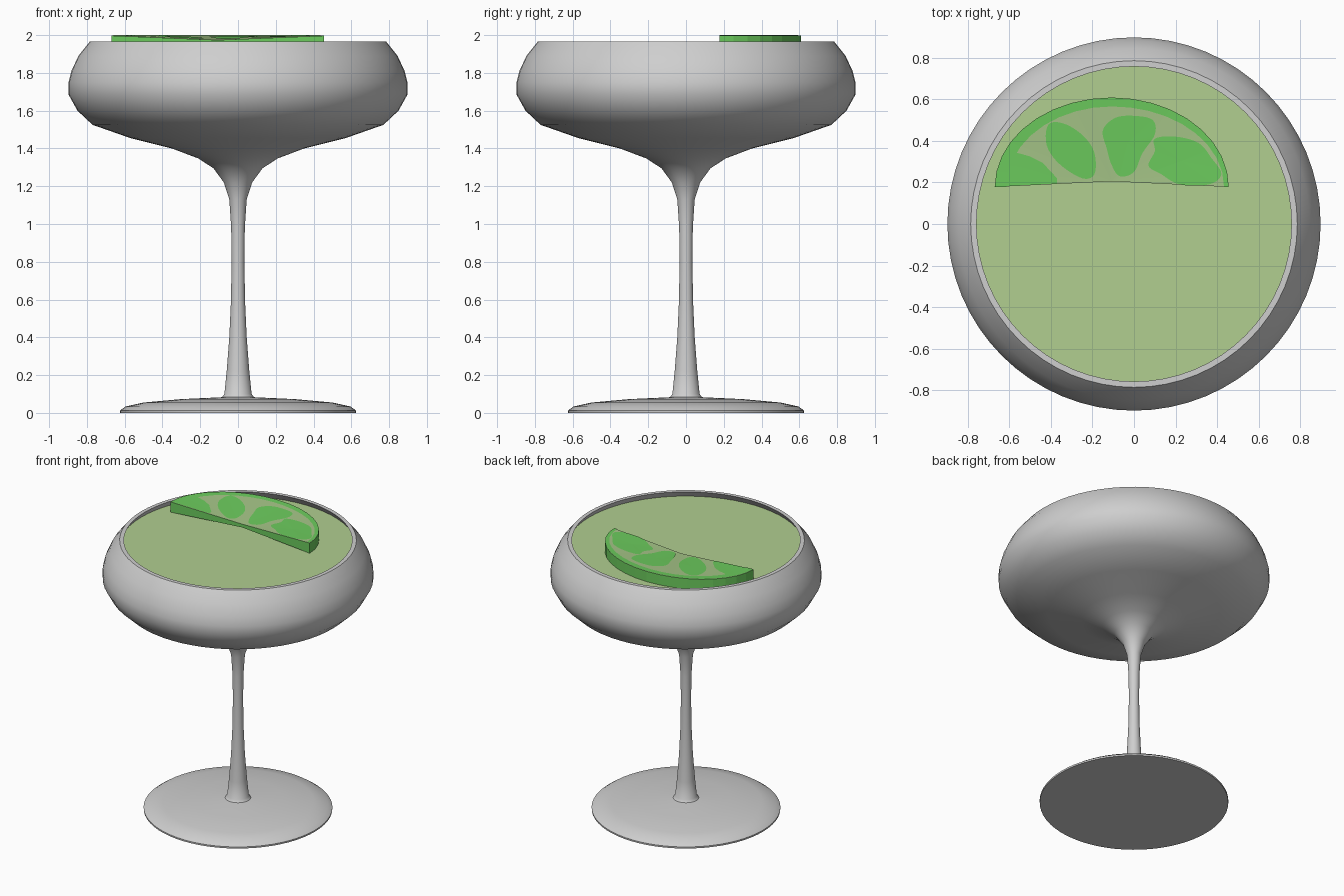
import bpy, bmesh, math

if "Cube" in bpy.data.objects:
    bpy.data.objects.remove(bpy.data.objects["Cube"])


def material(name, rgb):
    m = bpy.data.materials.new(name)
    m.diffuse_color = (*rgb, 1)
    m.use_nodes = True
    m.node_tree.nodes["Principled BSDF"].inputs["Base Color"].default_value = m.diffuse_color
    return m


GLASS = material("pale grey glass", (0.62, 0.62, 0.62))
LIQUID = material("light green drink", (0.44, 0.62, 0.28))
PEEL = material("bright green", (0.15, 0.60, 0.11))
PITH = material("dull pale green", (0.38, 0.56, 0.245))


def make_object(name, bm, mats, smooth=False):
    bmesh.ops.remove_doubles(bm, verts=bm.verts, dist=1e-5)
    mesh = bpy.data.meshes.new(name)
    bm.to_mesh(mesh)
    bm.free()
    for m in mats:
        mesh.materials.append(m)
    ob = bpy.data.objects.new(name, mesh)
    bpy.context.collection.objects.link(ob)
    if smooth:
        bpy.ops.object.select_all(action='DESELECT')
        ob.select_set(True)
        bpy.context.view_layer.objects.active = ob
        bpy.ops.object.shade_smooth_by_angle(angle=math.radians(40))
    return ob


def lathe(name, profile, mat, n=64):
    """Revolve (radius, height) points around z."""
    bm = bmesh.new()
    vs = [bm.verts.new((r, 0, z)) for r, z in profile]
    es = [bm.edges.new(p) for p in zip(vs, vs[1:])]
    bmesh.ops.spin(bm, geom=vs + es, cent=(0, 0, 0), axis=(0, 0, 1),
                   angle=2 * math.pi, steps=n, use_duplicate=False)
    bmesh.ops.remove_doubles(bm, verts=bm.verts, dist=1e-5)
    bmesh.ops.recalc_face_normals(bm, faces=bm.faces)
    return make_object(name, bm, [mat], True)


# Glass: foot, stem, bowl, rim and inner wall in one profile
lathe("coupe_glass", [
    (0, 0), (0.625, 0), (0.626, 0.012), (0.595, 0.034), (0.50, 0.055),
    (0.30, 0.073), (0.085, 0.083), (0.072, 0.10), (0.06, 0.22), (0.046, 0.40),
    (0.037, 0.60), (0.034, 0.80), (0.036, 0.98), (0.046, 1.13), (0.075, 1.22),
    (0.13, 1.295), (0.21, 1.347), (0.35, 1.40), (0.57, 1.455), (0.77, 1.525),
    (0.85, 1.60), (0.897, 1.685), (0.897, 1.75), (0.882, 1.81), (0.845, 1.89),
    (0.785, 1.965), (0.757, 1.965), (0.80, 1.90), (0.86, 1.80), (0.875, 1.72),
    (0.83, 1.61), (0.75, 1.545), (0.55, 1.48), (0.30, 1.43), (0, 1.40)], GLASS)

# Drink filling the bowl
lathe("drink", [
    (0, 1.92), (0.787, 1.92), (0.795, 1.90), (0.855, 1.80), (0.87, 1.72),
    (0.825, 1.615), (0.745, 1.55), (0.55, 1.485), (0, 1.41)], LIQUID)

# Citrus slice: half ellipse with a bent front edge, thinner in the middle
CX, CY, RX, RY = -0.107, 0.178, 0.5625, 0.43
ARC = [math.pi * i / 18 for i in range(19)]


def on_arc(t, s=1):
    return CX + RX * s * math.cos(t), CY + RY * s * math.sin(t)


def top_z(x, y):
    return 1.974 + 0.023 * math.hypot((x - CX) / RX, (y - CY) / RY)


bm = bmesh.new()
top = [bm.verts.new((*on_arc(t), 1.997)) for t in ARC]
low = [bm.verts.new((*on_arc(t), 1.922)) for t in ARC]
mid_top = bm.verts.new((CX, CY + 0.027, 1.974))
mid_low = bm.verts.new((CX, CY + 0.027, 1.95))
for i in range(len(ARC) - 1):
    bm.faces.new((mid_top, top[i], top[i + 1])).material_index = 1
    bm.faces.new((mid_low, low[i + 1], low[i]))
    bm.faces.new((low[i], low[i + 1], top[i + 1], top[i]))
bm.faces.new((mid_low, low[0], top[0], mid_top))
bm.faces.new((low[-1], mid_low, mid_top, top[-1]))
bmesh.ops.recalc_face_normals(bm, faces=bm.faces)
make_object("citrus_slice", bm, [PEEL, PITH])

# Peel band along the curved edge
bm = bmesh.new()
rows = []
for t in ARC:
    inner = 0.90 + 0.06 * max(0, math.cos(t)) ** 2
    rows.append([bm.verts.new((x, y, top_z(x, y) + 0.003))
                 for x, y in (on_arc(t), on_arc(t, inner))])
for a, b in zip(rows, rows[1:]):
    bm.faces.new((a[0], b[0], b[1], a[1]))
make_object("peel_band", bm, [PEEL])


def rounded(pts, steps=5):
    """Closed smooth curve through the points."""
    out, n = [], len(pts)
    for i in range(n):
        p = [pts[(i + k - 1) % n] for k in range(4)]
        for j in range(steps):
            u = j / steps
            out.append(tuple(0.5 * (2 * b + (c - a) * u
                             + (2 * a - 5 * b + 4 * c - d) * u * u
                             + (3 * b - a - 3 * c + d) * u ** 3)
                             for a, b, c, d in zip(*p)))
    return out


# Pulp segments as thin plates on the slice
SEGMENTS = [
    [(-0.41, 0.48), (-0.33, 0.48), (-0.24, 0.42), (-0.19, 0.34), (-0.19, 0.24),
     (-0.25, 0.22), (-0.36, 0.29), (-0.42, 0.38)],
    [(-0.15, 0.45), (-0.09, 0.51), (0.0, 0.52), (0.09, 0.50), (0.10, 0.43),
     (0.04, 0.34), (0.0, 0.25), (-0.07, 0.23), (-0.11, 0.29), (-0.13, 0.36)],
    [(0.10, 0.41), (0.20, 0.42), (0.31, 0.39), (0.37, 0.32), (0.42, 0.24),
     (0.36, 0.19), (0.22, 0.19), (0.13, 0.24), (0.07, 0.28), (0.10, 0.35)],
]
CORNER = [(-0.663, 0.18), (-0.37, 0.195), (-0.37, 0.22), (-0.44, 0.295),
          (-0.50, 0.325), (-0.59, 0.35), (-0.64, 0.29)]
for k, pts in enumerate([rounded(s) for s in SEGMENTS] + [CORNER]):
    bm = bmesh.new()
    ring = [bm.verts.new((x, y, top_z(x, y) + 0.0027)) for x, y in pts]
    mx = sum(p[0] for p in pts) / len(pts)
    my = sum(p[1] for p in pts) / len(pts)
    hub = bm.verts.new((mx, my, top_z(mx, my) + 0.0027))
    for a, b in zip(ring, ring[1:] + ring[:1]):
        f = bm.faces.new((hub, a, b))
        f.normal_update()
        if f.normal.z < 0:
            f.normal_flip()
    make_object(f"pulp_segment_{k + 1}", bm, [PEEL])
